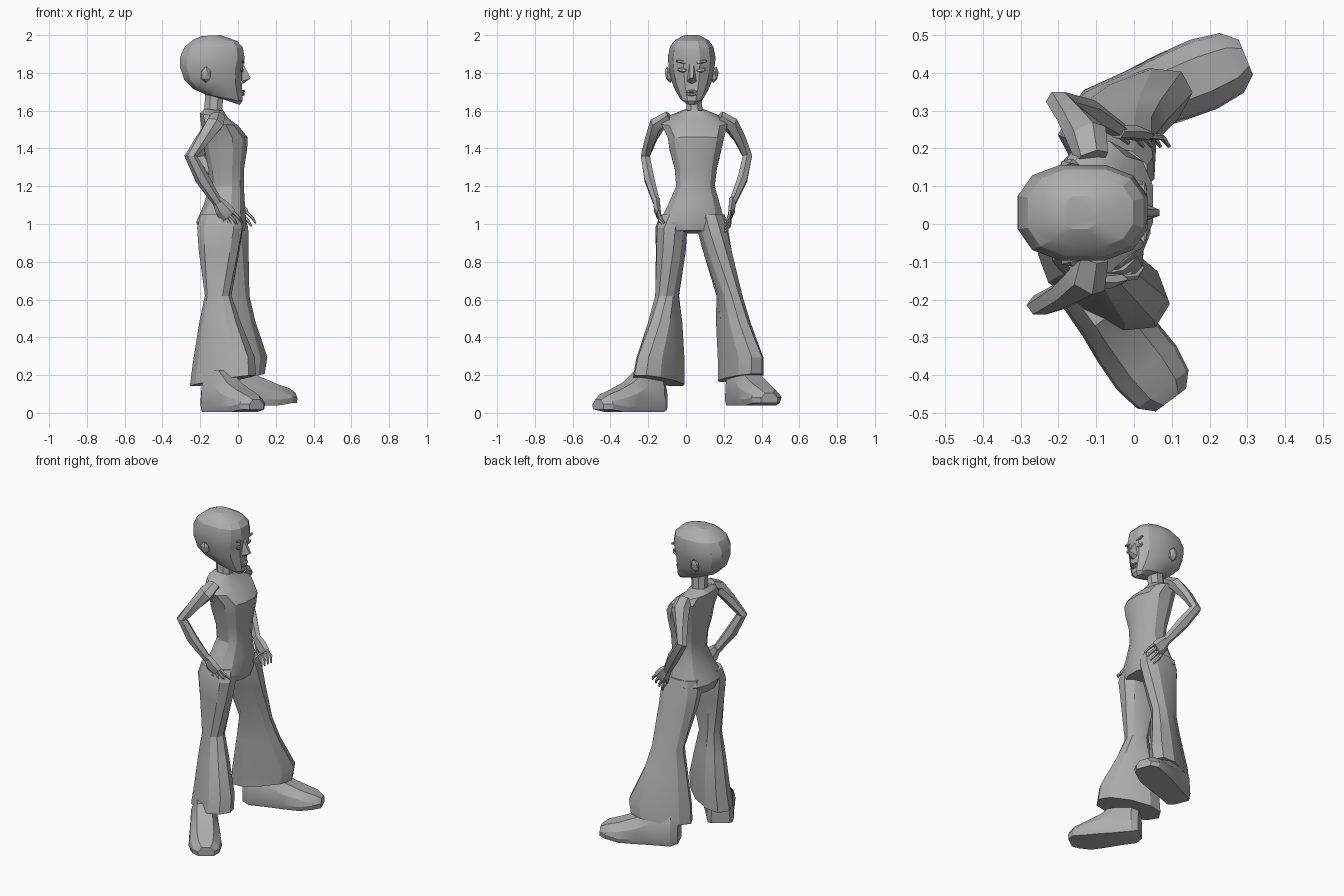
import bpy, bmesh, math
from mathutils import Vector, Matrix

if "Cube" in bpy.data.objects:
    bpy.data.objects.remove(bpy.data.objects["Cube"])

grey = bpy.data.materials.new("plain_grey")
grey.diffuse_color = (0.42, 0.42, 0.42, 1)
grey.use_nodes = True
grey.node_tree.nodes["Principled BSDF"].inputs["Base Color"].default_value = grey.diffuse_color


def finish(name, bm, smooth=25):
    bmesh.ops.recalc_face_normals(bm, faces=bm.faces[:])
    me = bpy.data.meshes.new(name)
    bm.to_mesh(me)
    bm.free()
    ob = bpy.data.objects.new(name, me)
    bpy.context.collection.objects.link(ob)
    me.materials.append(grey)
    bpy.ops.object.select_all(action='DESELECT')
    ob.select_set(True)
    bpy.context.view_layer.objects.active = ob
    bpy.ops.object.shade_smooth_by_angle(angle=math.radians(smooth))
    return ob


def skin(name, rings, smooth=25):
    """Bridge a list of equal-length point rings and cap both ends."""
    bm = bmesh.new()
    loops = [[bm.verts.new(p) for p in r] for r in rings]
    n = len(rings[0])
    for a, b in zip(loops, loops[1:]):
        for i in range(n):
            bm.faces.new((a[i], a[(i + 1) % n], b[(i + 1) % n], b[i]))
    bm.faces.new(loops[0])
    bm.faces.new(loops[-1])
    return finish(name, bm, smooth)


def unit_ring(n, power=1.0):
    out = []
    for i in range(n):
        t = 2 * math.pi * (i + 0.5) / n
        c, s = math.cos(t), math.sin(t)
        out.append((math.copysign(abs(c) ** power, c), math.copysign(abs(s) ** power, s)))
    return out


def slab_loft(name, rows, n=12, power=0.85, smooth=25):
    """Rows: back x, front x, right y, left y, back z, front z."""
    rings = []
    for x0, x1, y0, y1, z0, z1 in rows:
        rings.append([((x0 + x1) / 2 + c * (x1 - x0) / 2, (y0 + y1) / 2 + s * (y1 - y0) / 2,
                       (z0 + z1) / 2 + c * (z1 - z0) / 2) for c, s in unit_ring(n, power)])
    return skin(name, rings, smooth)


def leg_loft(name, rows, n=10):
    """Rows: centre x, y, z, half length, half width, turn in degrees, drop from back to front."""
    rings = []
    for x, y, z, a, b, deg, tilt in rows:
        rot = Matrix.Rotation(math.radians(deg), 3, 'Z')
        rings.append([Vector((x, y, z)) + rot @ Vector((a * c, b * s, tilt * c))
                      for c, s in unit_ring(n, 0.9)])
    return skin(name, rings)


def tube(name, pts, n=6):
    """Points: x, y, z, half thickness, half height, along a bent path."""
    rings = []
    for i, (x, y, z, a, b) in enumerate(pts):
        d = Vector(pts[min(i + 1, len(pts) - 1)][:3]) - Vector(pts[max(i - 1, 0)][:3])
        side = d.cross(Vector((1, 0, 0.35))).normalized()
        up = side.cross(d).normalized()
        rings.append([Vector((x, y, z)) + side * a * c + up * b * s for c, s in unit_ring(n)])
    return skin(name, rings)


def gem(name, loc, size, turn=0):
    bm = bmesh.new()
    bmesh.ops.create_icosphere(bm, subdivisions=1, radius=1)
    m = Matrix.Translation(loc) @ Matrix.Rotation(math.radians(turn), 4, 'X') @ Matrix.Diagonal((*size, 1))
    bmesh.ops.transform(bm, matrix=m, verts=bm.verts[:])
    return finish(name, bm)


# Head and neck
CY = 0.03
head_rows = [(-0.09, 0.010, .035, 1.665, 1.630), (-0.17, 0.026, .062, 1.685, 1.650),
             (-0.24, 0.026, .088, 1.715, 1.700), (-0.29, 0.024, .110, 1.765, 1.750),
             (-0.313, 0.026, .124, 1.835, 1.815), (-0.312, 0.040, .130, 1.885, 1.875),
             (-0.285, 0.030, .118, 1.940, 1.935), (-0.24, 0.000, .092, 1.975, 1.968),
             (-0.195, -0.09, .045, 1.995, 2.0)]
slab_loft("head", [(b, f, CY - w, CY + w, zb, zf) for b, f, w, zb, zf in head_rows], 12, 0.8)
slab_loft("neck", [(-.19, -.06, -.015, .105, 1.55, 1.55), (-.18, -.08, .0, .09, 1.61, 1.61),
                   (-.18, -.07, .0, .085, 1.70, 1.70)], 8, 1)

# Face: nose wedge, brows, lids, lips, ears
bm = bmesh.new()
v = [bm.verts.new((x, CY + y, z)) for x, y, z in
     [(.025, -.010, 1.85), (.025, .010, 1.85), (.020, .026, 1.755), (.020, -.026, 1.755),
      (.068, -.008, 1.772), (.068, .008, 1.772), (.025, 0, 1.742)]]
for f in [(0, 1, 5, 4), (1, 2, 5), (0, 4, 3), (4, 5, 6), (5, 2, 6), (4, 6, 3), (0, 3, 6, 2, 1)]:
    bm.faces.new([v[i] for i in f])
finish("nose", bm)
for s, side in ((-1, "right"), (1, "left")):
    gem(side + "_brow", (.026, CY + s * .052, 1.858), (.010, .036, .009), s * 10)
    gem(side + "_eyelid", (.020, CY + s * .050, 1.815), (.010, .028, .013), s * 8)
    gem(side + "_ear", (-.17, CY + s * .122, 1.79), (.030, .020, .045), s * -12)
gem("upper_lip", (.026, CY, 1.702), (.014, .034, .009))
gem("lower_lip", (.024, CY, 1.686), (.014, .028, .010))

# Torso from collar to hips
slab_loft("torso", [(-.18, -.075, -.01, .10, 1.61, 1.60), (-.205, -.05, -.085, .175, 1.585, 1.56),
                    (-.20, .005, -.135, .225, 1.54, 1.52), (-.19, .054, -.10, .205, 1.45, 1.46),
                    (-.18, .052, -.09, .19, 1.38, 1.40), (-.16, .036, -.063, .167, 1.29, 1.30),
                    (-.155, .034, -.055, .155, 1.20, 1.20), (-.185, .040, -.10, .185, 1.10, 1.10),
                    (-.225, .048, -.145, .210, 1.01, 1.01), (-.20, .040, -.10, .16, .95, .965)], 12, 0.85)

# Flared trouser legs
leg_loft("right_leg", [(-.095, -.060, 1.05, .110, .075, 0, 0), (-.095, -.078, .98, .125, .085, -4, 0),
                       (-.100, -.080, .86, .110, .080, -8, 0), (-.105, -.100, .62, .070, .062, -20, 0),
                       (-.095, -.110, .48, .115, .078, -28, 0), (-.075, -.135, .28, .180, .098, -32, .015),
                       (-.080, -.145, .17, .192, .104, -32, .030)])
leg_loft("left_leg", [(-.075, .130, 1.05, .115, .075, 0, 0), (-.070, .140, .98, .128, .082, 4, 0),
                      (-.060, .165, .86, .118, .078, 10, 0), (-.035, .230, .62, .098, .062, 20, 0),
                      (-.030, .250, .48, .130, .075, 26, 0), (-.020, .290, .28, .190, .090, 28, .015),
                      (-.030, .290, .185, .185, .092, 28, .022)])


def shoe(name, heel, deg, length, base):
    """Chunky round-toed shoe: flat sole, cross-sections from heel to toe."""
    rot = Matrix.Rotation(math.radians(deg), 3, 'Z')
    outline = [(0, .055, .17), (.04, .080, .22), (.16, .085, .22), (.25, .094, .155),
               (.35, .098, .115), (.43, .085, .09), (.47, .050, .065)]
    rings = []
    for d, w, h in outline:
        prof = [(-w * .9, 0), (w * .9, 0), (w, .03), (w * .92, h * .62), (w * .5, h), (-w * .5, h),
                (-w * .92, h * .62), (-w, .03)]
        lift = .012 if d > .42 or d == 0 else 0
        rings.append([Vector((*heel, base)) + rot @ Vector((d * length / .47, p, z + lift * (z < .04)))
                      for p, z in prof])
    skin(name, rings)


shoe("right_shoe", (-.155, -.130), -53, .42, 0.005)
shoe("left_shoe", (-.140, .265), 22, .47, 0.04)

# Arms, hands on hips: shoulder, elbow, wrist, palm
tube("right_arm", [(-.11, -.085, 1.565, .035, .045), (-.125, -.150, 1.53, .042, .055),
                   (-.185, -.185, 1.45, .033, .040), (-.250, -.215, 1.36, .028, .034),
                   (-.190, -.195, 1.24, .030, .038), (-.105, -.155, 1.11, .020, .026)])
tube("left_arm", [(-.11, .175, 1.565, .035, .045), (-.125, .235, 1.53, .042, .055),
                  (-.165, .285, 1.45, .033, .040), (-.200, .325, 1.36, .028, .034),
                  (-.120, .300, 1.24, .030, .038), (-.035, .245, 1.11, .020, .026)])


def hand(side, wrist, s):
    """Palm, four fingers pointing forward and down, thumb behind; s is +1 on the left."""
    w = Vector(wrist)
    tube(side + "_palm", [(*(w + Vector((-.01, 0, .02))), .020, .026),
                          (*(w + Vector((.025, -s * .002, -.03))), .020, .045),
                          (*(w + Vector((.060, -s * .012, -.065))), .014, .042)])
    for i in range(4):
        a = w + Vector((.078 - .019 * i, -s * .012, -.045 - .016 * i))
        b = a + Vector((.032 - .004 * i, -s * .004, -.030))
        c = b + Vector((.018, -s * .024, -.030))
        tube(f"{side}_finger_{i + 1}", [(*a, .009, .010), (*b, .009, .009), (*c, .005, .005)], 5)
    tube(side + "_thumb", [(*(w + Vector((.0, 0, -.02))), .012, .014),
                           (*(w + Vector((.005, -s * .015, -.065))), .010, .010),
                           (*(w + Vector((.02, -s * .03, -.095))), .006, .006)], 5)


hand("right", (-.105, -.155, 1.11), -1)
hand("left", (-.035, .245, 1.11), 1)
